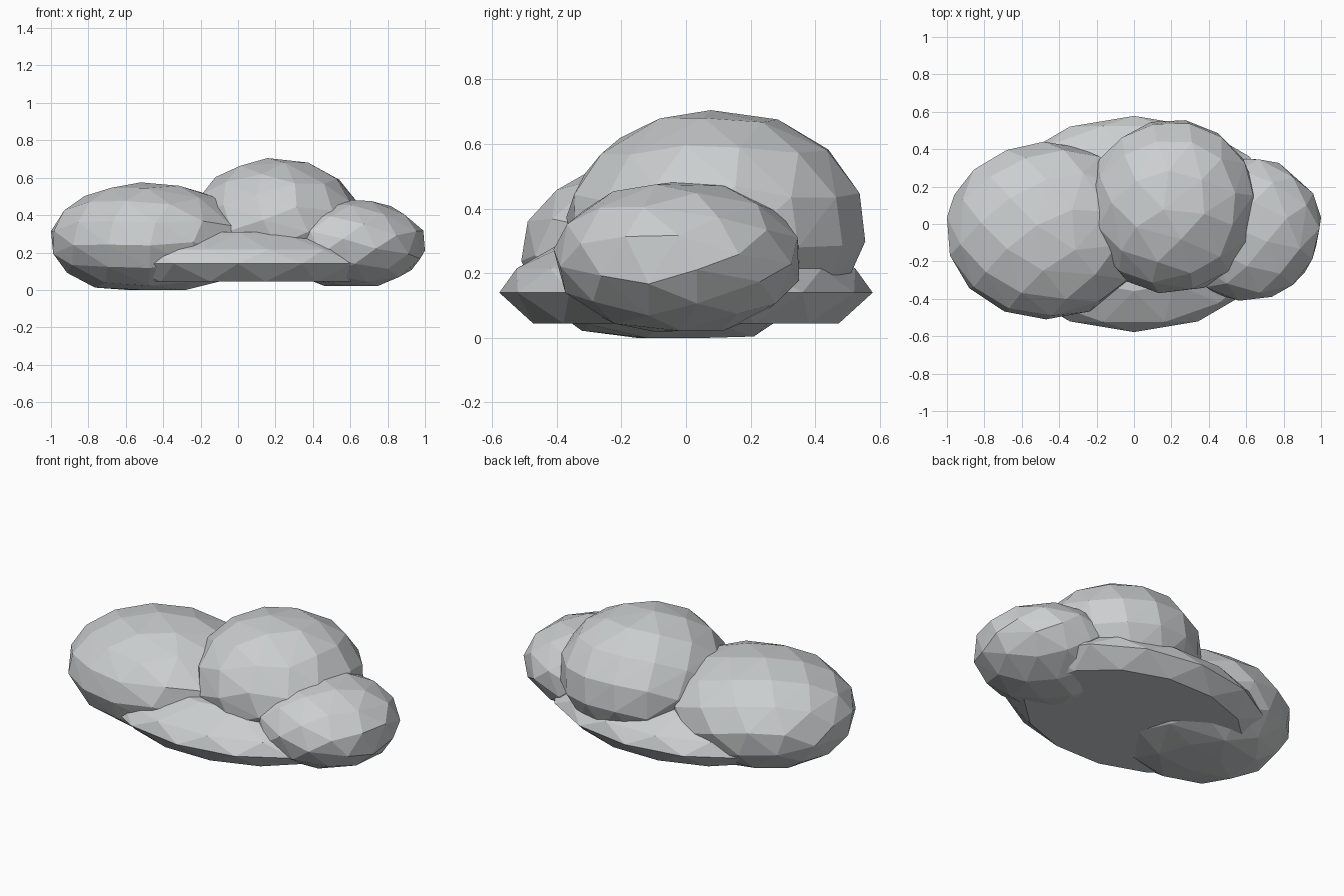
import bpy, bmesh, math
from mathutils import Vector, Matrix

cube = bpy.data.objects.get("Cube")
if cube:
    bpy.data.objects.remove(cube, do_unlink=True)

# Single soft grey for the whole cloud
grey = bpy.data.materials.new("cloud_grey")
grey.use_nodes = True
colour = (0.60, 0.62, 0.63, 1)
grey.diffuse_color = colour
bsdf = next(n for n in grey.node_tree.nodes if n.type == 'BSDF_PRINCIPLED')
bsdf.inputs["Base Color"].default_value = colour
bsdf.inputs["Roughness"].default_value = 0.9


def hull_object(name, points):
    """Flat-shaded convex body wrapped around a set of points."""
    bm = bmesh.new()
    for p in points:
        bm.verts.new(p)
    res = bmesh.ops.convex_hull(bm, input=bm.verts[:])
    loose = {g for g in res["geom_interior"] + res["geom_unused"]
             if isinstance(g, bmesh.types.BMVert)}
    bmesh.ops.delete(bm, geom=[v for v in loose if not v.link_faces], context='VERTS')
    bmesh.ops.recalc_face_normals(bm, faces=bm.faces[:])
    mesh = bpy.data.meshes.new(name)
    bm.to_mesh(mesh)
    bm.free()
    mesh.materials.append(grey)
    obj = bpy.data.objects.new(name, mesh)
    bpy.context.collection.objects.link(obj)
    return obj


def puff(name, low, high, floor, count, tilt):
    """Faceted ellipsoid filling a box, flattened where it dips below the floor."""
    turn = Matrix.Rotation(tilt, 3, 'X') @ Matrix.Rotation(tilt * 2, 3, 'Y')
    golden = math.pi * (3 - math.sqrt(5))
    pts = []
    for i in range(count):
        z = 1 - (2 * i + 1) / count
        r = math.sqrt(1 - z * z)
        pts.append(turn @ Vector((r * math.cos(i * golden), r * math.sin(i * golden), z)))
    # Stretch the points to fill the box exactly
    for a in range(3):
        lo, hi = min(p[a] for p in pts), max(p[a] for p in pts)
        for p in pts:
            p[a] = low[a] + (p[a] - lo) / (hi - lo) * (high[a] - low[a])
    for p in pts:
        p.z = max(p.z, floor)
    return hull_object(name, pts)


# Three overlapping puffs
puff("large_side_puff", (-1, -0.51, -0.03), (0.06, 0.44, 0.575), 0.0, 72, 0.5)
puff("tall_middle_puff", (-0.25, -0.37, -0.005), (0.66, 0.555, 0.705), 0.06, 72, 0.3)
puff("small_side_puff", (0.2, -0.41, 0.01), (1, 0.35, 0.485), 0.02, 60, 0.8)

# Wide low base with a flat underside: (height, width scale, side offset)
rings = [(0.045, 0.84, 0), (0.14, 1.0, 0.5), (0.215, 0.93, 0), (0.31, 0.62, 0.5)]
sides = 14
base = []
for z, s, shift in rings:
    for i in range(sides):
        a = math.tau * (i + shift) / sides
        base.append((0.79 * s * math.cos(a), 0.578 * s * math.sin(a), z))
hull_object("flat_base", base)
